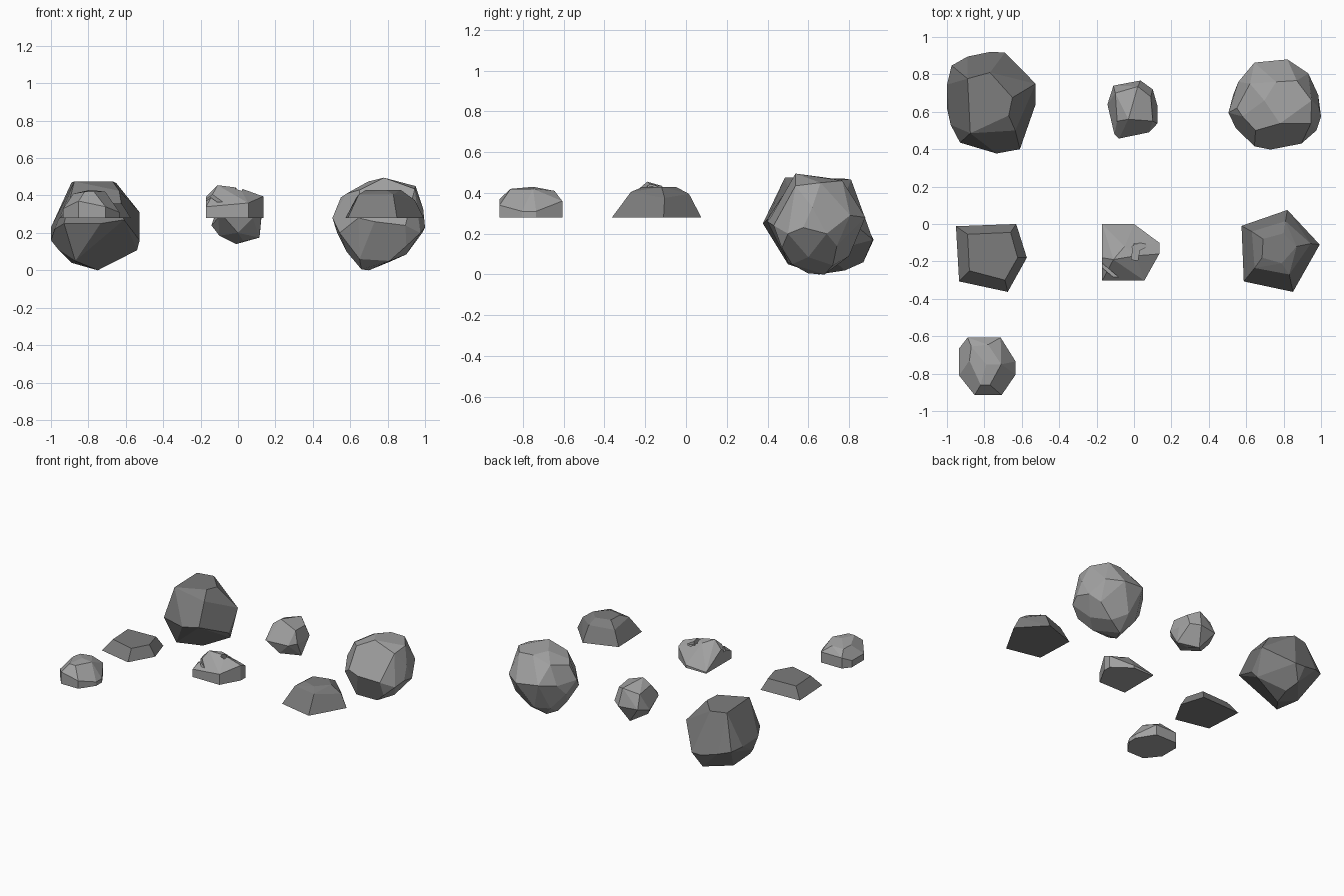
import bpy, bmesh, math
from mathutils import Matrix


def stone_material(name, value):
    mat = bpy.data.materials.new(name)
    mat.diffuse_color = (value, value, value, 1)
    return mat


DARK = stone_material("dark_stone", .2)
LIGHT = stone_material("light_stone", .36)


def rock(name, mat, *rings, merge=13):
    """Faceted stone: convex hull around a few corner rings, near-flat facets merged."""
    bm = bmesh.new()
    for ring in rings:
        for p in ring:
            bm.verts.new(p)
    res = bmesh.ops.convex_hull(bm, input=bm.verts[:])
    junk = {g for g in res["geom_interior"] + res["geom_unused"]
            if isinstance(g, bmesh.types.BMVert)}
    bmesh.ops.delete(bm, geom=list(junk), context='VERTS')
    bmesh.ops.dissolve_limit(bm, angle_limit=math.radians(merge),
                             verts=bm.verts[:], edges=bm.edges[:])
    bmesh.ops.recalc_face_normals(bm, faces=bm.faces[:])
    me = bpy.data.meshes.new(name)
    bm.to_mesh(me)
    bm.free()
    me.materials.append(mat)
    ob = bpy.data.objects.new(name, me)
    bpy.context.collection.objects.link(ob)
    return ob


def at(z, *pts):
    """Flat ring of corners at one height."""
    return [(x, y, z) for x, y in pts]


# Large boulder, back left
rock("boulder_left", DARK,
     [(-.89, .777, .47), (-.77, .81, .465), (-.65, .676, .465), (-.67, .58, .475),
      (-.875, .485, .475), (-.635, .5, .425)],
     [(-.975, .847, .22), (-.89, .895, .2), (-.77, .92, .17), (-.69, .917, .17),
      (-.526, .75, .31), (-.526, .64, .16), (-.61, .40, .27), (-.735, .377, .25),
      (-.93, .435, .25), (-.98, .53, .22), (-1, .62, .16), (-1, .745, .23)],
     [(-.75, .65, 0), (-.89, .7, .04), (-.96, .6, .11), (-.54, .68, .107),
      (-.72, .78, .02), (-.75, .87, .06), (-.87, .5, .05)])

# Large boulder, back right
rock("boulder_right", LIGHT,
     [(.76, .76, .465), (.87, .767, .46), (.95, .66, .45), (.945, .537, .435),
      (.78, .537, .495), (.697, .66, .475)],
     [(.62, .75, .42), (.55, .62, .39), (.58, .575, .41), (.65, .5, .43)],
     [(.644, .863, .3), (.82, .88, .28), (.932, .805, .29), (.985, .69, .2),
      (1, .575, .23), (.975, .5, .2), (.895, .43, .24), (.73, .398, .26),
      (.644, .415, .28), (.543, .515, .2), (.505, .595, .28), (.53, .69, .2),
      (.558, .76, .28), (.99, .62, .33)],
     [(.66, .6, .005), (.7, .68, 0), (.81, .52, .05), (.81, .72, .045), (.9, .6, .085),
      (.62, .75, .09), (.58, .6, .1), (.65, .5, .06), (.72, .8, .09),
      (.92, .74, .14), (.9, .47, .13)])

# Small loose stone, back centre
rock("small_stone", LIGHT,
     [(.02, .735, .4), (-.03, .56, .43), (.1, .55, .38), (-.09, .55, .385),
      (-.1, .7, .37), (.09, .68, .37)],
     [(-.11, .74, .27), (.035, .767, .27), (.1, .72, .28), (.125, .633, .28),
      (.125, .537, .29), (.08, .49, .28), (-.08, .457, .29), (-.105, .48, .28),
      (-.142, .64, .24)],
     [(-.1, .6, .185), (-.01, .69, .14), (.115, .6, .175), (.03, .62, .155), (0, .5, .2)])

# Flat-based half stones on the middle row
BASE = .28
rock("half_stone_left", DARK,
     at(BASE, (-.952, -.012), (-.63, 0), (-.573, -.18), (-.675, -.363), (-.935, -.307)),
     at(.358, (-.89, -.055), (-.66, -.045), (-.622, -.18), (-.69, -.3), (-.88, -.25)))

rock("half_stone_right", DARK,
     at(BASE, (.575, -.01), (.82, .075), (.993, -.11), (.85, -.363), (.587, -.307)),
     [(.63, -.04, .385), (.81, .015, .395), (.945, -.105, .375),
      (.83, -.27, .405), (.645, -.235, .405)],
     at(.43, (.69, -.08), (.8, -.05), (.87, -.12), (.79, -.21), (.685, -.18)), merge=4)

chipped = rock("chipped_half_stone", LIGHT,
     at(BASE, (-.17, 0), (0, 0), (.135, -.1), (.135, -.16), (.055, -.303), (-.17, -.303)),
     [(-.17, 0, .29), (0, 0, .3), (.135, -.1, .37), (.135, -.16, .395),
      (.055, -.303, .36), (-.17, -.303, .34), (-.17, -.18, .395)],
     [(-.11, -.19, .455), (.01, -.17, .44), (-.05, -.12, .435)], merge=4)

# Chips in the chipped stone
for name, loc, size, turn in (("chip_cutter_top", (.03, -.12, .43), (.075, .035, .07), 25),
                              ("chip_cutter_side", (.01, -.15, .43), (.035, .085, .07), -10),
                              ("chip_cutter_front", (-.125, -.26, .4), (.15, .018, .07), -40)):
    cutter = rock(name, LIGHT,
                  [(x, y, z) for x in (-.5, .5) for y in (-.5, .5) for z in (-.5, .5)])
    cutter.matrix_world = (Matrix.Translation(loc)
                           @ Matrix.Rotation(math.radians(turn), 4, 'Z')
                           @ Matrix.Diagonal((*size, 1)))
    cutter.hide_render = True
    cutter.hide_set(True)
    cut = chipped.modifiers.new(name, 'BOOLEAN')
    cut.operation = 'DIFFERENCE'
    cut.object = cutter

# Rounded half stone, front left
rock("rounded_half_stone", LIGHT,
     at(BASE, (-.89, -.607), (-.713, -.607), (-.633, -.735), (-.633, -.805),
        (-.708, -.915), (-.852, -.915), (-.935, -.81), (-.935, -.665)),
     [(-.89, -.607, .36), (-.713, -.607, .36), (-.633, -.735, .31), (-.633, -.805, .31),
      (-.708, -.915, .34), (-.852, -.915, .37), (-.935, -.81, .33), (-.935, -.665, .33)],
     [(-.87, -.655, .405), (-.78, -.645, .41), (-.71, -.75, .42), (-.77, -.86, .42),
      (-.82, -.86, .42), (-.88, -.73, .41), (-.79, -.75, .43)])
